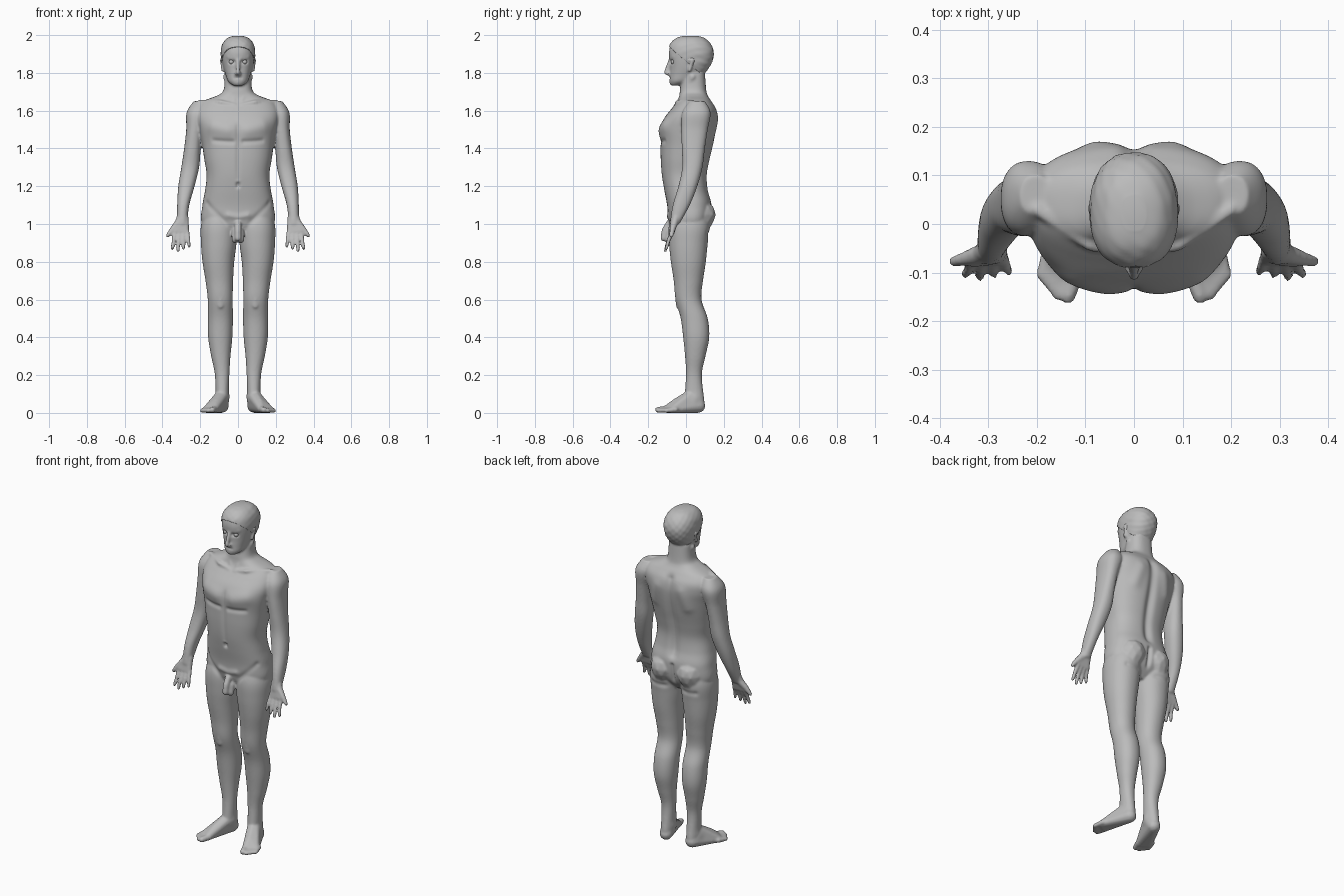
import bpy, bmesh, math
from mathutils import Vector, Matrix
from mathutils.geometry import intersect_point_line

cube = bpy.data.objects.get("Cube")
if cube:
    bpy.data.objects.remove(cube)

grey = (.5, .5, .5, 1)
clay = bpy.data.materials.new("grey clay")
clay.use_nodes = True
clay.diffuse_color = grey
clay.node_tree.nodes["Principled BSDF"].inputs["Base Color"].default_value = grey

# Points of a unit ball, reused by every rounded part
ball = bmesh.new()
bmesh.ops.create_icosphere(ball, subdivisions=2, radius=1)
ball_points = [v.co.copy() for v in ball.verts]
ball.free()


def catmull(before, low, high, after, t):
    """Smooth blend between the rows low and high."""
    blend = []
    for p, q, r, s in zip(before, low, high, after):
        blend.append(q + t / 2 * (r - p + t * (2 * p - 5 * q + 4 * r - s + t * (3 * q - p - 3 * r + s))))
    return blend


def loft(bm, rows, power=2.3, sides=48, steps=6):
    """Closed skin through level rings given as (z, x_min, x_max, y_front, y_back)."""
    fine = []
    last = len(rows) - 1
    for i in range(last):
        around = [rows[max(i - 1, 0)], rows[i], rows[i + 1], rows[min(i + 2, last)]]
        fine += [catmull(*around, k / steps) for k in range(steps)]
    fine.append(rows[-1])
    rings = []
    for z, left, right, front, back in fine:
        ring = []
        for k in range(sides):
            angle = math.tau * k / sides
            c, s = math.cos(angle), math.sin(angle)
            across = math.copysign(abs(c) ** (2 / power), c)
            along = math.copysign(abs(s) ** (2 / power), s)
            ring.append(bm.verts.new(((left + right + (right - left) * across) / 2,
                                      (front + back + (back - front) * along) / 2, z)))
        rings.append(ring)
    for low, high in zip(rings, rings[1:]):
        for k in range(sides):
            n = (k + 1) % sides
            bm.faces.new((low[k], low[n], high[n], high[k]))
    bm.faces.new(rings[0][::-1])
    bm.faces.new(rings[-1])


def hull(bm, *balls):
    """Rounded solid wrapped around balls given as (x, y, z, radius)."""
    wrap = bmesh.new()
    for x, y, z, radius in balls:
        for point in ball_points:
            wrap.verts.new(Vector((x, y, z)) + point * radius)
    bmesh.ops.convex_hull(wrap, input=wrap.verts[:])
    placed = {v: bm.verts.new(v.co) for v in wrap.verts if v.link_faces}
    for face in wrap.faces:
        bm.faces.new([placed[v] for v in face.verts])
    wrap.free()


def chain(bm, *balls):
    """Limb made of one hull for each pair of neighbouring balls."""
    for pair in zip(balls, balls[1:]):
        hull(bm, *pair)


def both(rows):
    """Rows (z, half_width, front, back) made symmetric."""
    return [(z, -half, half, front, back) for z, half, front, back in rows]


def make_object(name, bm):
    mesh = bpy.data.meshes.new(name)
    bmesh.ops.recalc_face_normals(bm, faces=bm.faces[:])
    bm.to_mesh(mesh)
    bm.free()
    mesh.shade_smooth()
    mesh.materials.append(clay)
    ob = bpy.data.objects.new(name, mesh)
    bpy.context.collection.objects.link(ob)
    return ob


# Left arm
bm = bmesh.new()
loft(bm, [(1.65, .17, .235, .02, .1), (1.59, .16, .272, -.02, .13),
          (1.5, .185, .274, -.025, .115), (1.4, .197, .285, -.022, .1),
          (1.3, .206, .3, -.02, .087), (1.2, .23, .316, -.04, .06),
          (1.1, .258, .322, -.07, .02), (1, .27, .322, -.085, -.035)])

# Left leg, buttock and kneecap
loft(bm, [(1.1, .03, .16, -.06, .1), (1, .006, .195, -.09, .125), (.9, .008, .196, -.09, .115),
          (.8, .02, .188, -.08, .105), (.7, .026, .172, -.065, .09), (.6, .028, .16, -.055, .082),
          (.5, .027, .16, -.028, .115), (.4, .03, .158, -.015, .123), (.3, .04, .142, -.005, .103),
          (.2, .046, .122, 0, .084), (.06, .05, .118, -.01, .098)], power=2.15)
hull(bm, (.085, .08, 1.05, .078), (.095, .06, 1, .07))
hull(bm, (.092, -.032, .61, .026), (.092, -.03, .57, .024))

# Left foot: heel and arch, big toe, then four toes in a slanted row
hull(bm, (.085, .066, .037, .037), (.085, .03, .09, .036), (.115, -.05, .05, .028),
     (.125, -.105, .02, .02), (.172, -.075, .017, .017))
hull(bm, (.12, -.1, .02, .019), (.136, -.149, .016, .016))
for i in range(4):
    x, y = .157 + .011 * i, -.146 + .014 * i
    hull(bm, (x - .014, y + .05, .018, .014), (x, y, .012, .012))

# Left hand: palm, thumb, then four fingers spread like a fan
hull(bm, (.28, -.055, 1.03, .02), (.308, -.055, 1.03, .02),
     (.272, -.073, .955, .013), (.335, -.075, .96, .014))
chain(bm, (.312, -.06, 1.01, .021), (.35, -.072, .968, .015), (.372, -.077, .938, .011))
for i in range(4):
    bend = abs(i - 2)
    knuckle = Vector((.268 + .022 * i, -.073, .957, .0125))
    tip = Vector((.258 + .03 * i, -.11 + .006 * bend, .858 + .012 * bend, .009))
    middle = knuckle.lerp(tip, .5) - Vector((0, .004, 0, 0))
    chain(bm, knuckle, middle, tip)

# Left brow, nostril, lip and ear
hull(bm, (.015, -.078, 1.884, .012), (.05, -.063, 1.886, .012))
hull(bm, (0, -.1, 1.798, .01), (.012, -.092, 1.796, .009))
for z in (1.778, 1.767):
    hull(bm, (0, -.082, z, .008), (.019, -.074, 1.771, .005))
chain(bm, (.084, .012, 1.868, .008), (.089, .036, 1.868, .008), (.081, .018, 1.812, .008))

# Left collarbone, neck muscle and groin
chain(bm, (.015, -.052, 1.628, .012), (.09, -.045, 1.645, .012), (.2, .03, 1.645, .014))
hull(bm, (.062, .035, 1.78, .018), (.02, -.035, 1.645, .015))
hull(bm, (.015, -.085, .96, .018), (.014, -.092, .918, .021))

# Mirror everything so far to the right side
copy = bmesh.ops.duplicate(bm, geom=bm.verts[:] + bm.edges[:] + bm.faces[:])["geom"]
bmesh.ops.scale(bm, vec=(-1, 1, 1), verts=[g for g in copy if isinstance(g, bmesh.types.BMVert)])

# Torso and neck
loft(bm, both([(.93, .08, -.05, .07), (1, .188, -.087, .122), (1.1, .188, -.1, .135),
               (1.18, .174, -.115, .117), (1.26, .166, -.128, .112), (1.34, .178, -.134, .126),
               (1.42, .19, -.135, .145), (1.5, .205, -.137, .16), (1.56, .218, -.115, .166),
               (1.61, .215, -.077, .16), (1.65, .185, -.045, .135), (1.68, .11, -.035, .115),
               (1.71, .076, -.032, .107), (1.8, .068, -.02, .1)]), power=2.5, sides=64)

# Head, nose, chin and midline groin
skull = both([(1.733, .025, -.078, -.035), (1.755, .052, -.085, .03), (1.79, .066, -.085, .09),
              (1.83, .078, -.084, .122), (1.87, .085, -.088, .139), (1.91, .087, -.09, .142),
              (1.95, .078, -.079, .126), (1.98, .053, -.048, .094), (1.992, .02, -.01, .055)])
loft(bm, skull)
hull(bm, (0, -.085, 1.868, .009), (0, -.107, 1.802, .011))
hull(bm, (0, -.069, 1.752, .02), (0, -.07, 1.748, .018))
chain(bm, (0, -.09, 1, .019), (0, -.112, .965, .018), (0, -.118, .925, .018))

# Fuse the parts into one skin
body = make_object("body", bm)
fuse = body.modifiers.new("fuse", "REMESH")
fuse.mode = "VOXEL"
fuse.voxel_size = .0062
soften = body.modifiers.new("soften", "SMOOTH")
soften.iterations = 5
graph = bpy.context.evaluated_depsgraph_get()
skin = bpy.data.meshes.new_from_object(body.evaluated_get(graph))
body.modifiers.clear()
body.data = skin
normals = [v.normal.copy() for v in skin.vertices]


def carve(start, end, radius, height):
    """Raise or sink the skin along a stroke, on both sides at once."""
    start, end = Vector(start), Vector(end)
    low, high = sorted((start.z, end.z))
    for v, normal in zip(skin.vertices, normals):
        if low - 2 * radius < v.co.z < high + 2 * radius:
            point = Vector((abs(v.co.x), v.co.y, v.co.z))
            along = intersect_point_line(point, start, end)[1]
            gap = (point - start.lerp(end, min(max(along, 0), 1))).length / radius
            v.co += normal * height * math.exp(-1.5 * gap * gap)


# Chest, fold under the chest, midline and navel
carve((.06, -.14, 1.5), (.13, -.12, 1.52), .05, .01)
carve((.03, -.135, 1.435), (.13, -.12, 1.44), .016, -.007)
carve((0, -.14, 1.58), (0, -.135, 1.24), .014, -.006)
carve((0, -.12, 1.21), (0, -.12, 1.2), .012, -.012)
# Groin fold and pubic mound
carve((.16, -.05, 1.11), (.06, -.1, 1), .018, -.006)
carve((0, -.1, 1.035), (.05, -.095, 1.045), .02, .007)
# Spine, shoulder blade, cleft and fold under the buttock
carve((0, .16, 1.62), (0, .11, 1.15), .03, -.016)
carve((.08, .165, 1.56), (.11, .15, 1.46), .04, .008)
carve((0, .14, 1.09), (0, .12, .95), .014, -.015)
carve((.04, .12, .945), (.14, .11, .95), .018, -.006)
# Ankles, eye socket and mouth
carve((.04, .04, .085), (.125, .05, .075), .03, .004)
carve((.025, -.085, 1.858), (.045, -.075, 1.858), .012, -.011)
carve((0, -.09, 1.773), (.02, -.08, 1.773), .005, -.004)
skin.shade_smooth()

# Cropped hair: the skull enlarged a little and cut along the hairline
grow = .004
bm = bmesh.new()
loft(bm, [(z + grow, left - grow, right + grow, front - grow, back + grow)
          for z, left, right, front, back in skull], sides=64)
bmesh.ops.bisect_plane(bm, geom=bm.verts[:] + bm.edges[:] + bm.faces[:], clear_inner=True,
                       plane_co=(0, -.09, 1.938), plane_no=(0, .17, .2))
for v in bm.verts:
    wave = math.sin(130 * v.co.x + 90 * v.co.y) * math.sin(160 * v.co.z + 40 * v.co.y)
    v.co.x *= 1 + .012 * wave
    v.co.y += .0015 * wave
hair = make_object("hair", bm)
shell = hair.modifiers.new("thickness", "SOLIDIFY")
shell.thickness = .008

# Eyes
for side, name in ((1, "left_eye"), (-1, "right_eye")):
    bm = bmesh.new()
    bmesh.ops.create_uvsphere(bm, u_segments=24, v_segments=16, radius=.013,
                              matrix=Matrix.Translation((side * .035, -.067, 1.858)))
    make_object(name, bm)
